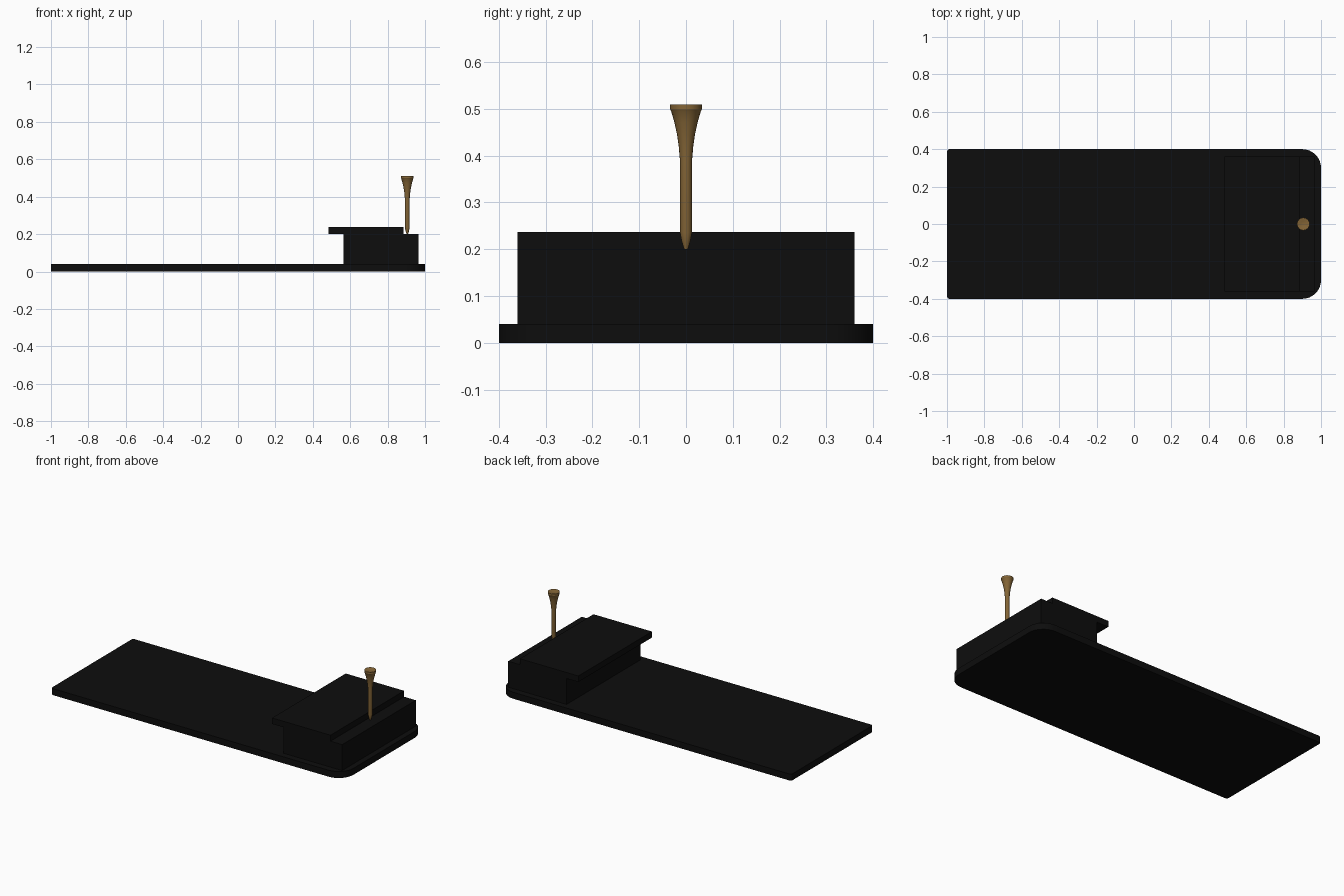
import bpy, bmesh, math

if "Cube" in bpy.data.objects:
    bpy.data.objects.remove(bpy.data.objects["Cube"])

def material(name, rgb):
    m = bpy.data.materials.new(name)
    m.diffuse_color = (*rgb, 1)
    m.use_nodes = True
    m.node_tree.nodes["Principled BSDF"].inputs["Base Color"].default_value = m.diffuse_color
    return m

black = material("rubber black", (0.004, 0.004, 0.004))
wood = material("brown wood", (0.23, 0.13, 0.037))

def finish(name, bm, mat):
    bmesh.ops.recalc_face_normals(bm, faces=bm.faces)
    me = bpy.data.meshes.new(name)
    bm.to_mesh(me)
    bm.free()
    me.materials.append(mat)
    ob = bpy.data.objects.new(name, me)
    bpy.context.collection.objects.link(ob)
    return ob

def box(name, x0, x1, half_y, z0, z1):
    bm = bmesh.new()
    bmesh.ops.create_cube(bm, size=1)
    for v in bm.verts:
        v.co.x = x1 if v.co.x > 0 else x0
        v.co.y = math.copysign(half_y, v.co.y)
        v.co.z = z1 if v.co.z > 0 else z0
    return finish(name, bm, black)

# Base mat: extruded outline, large radius at the right corners, tiny at the left
bm = bmesh.new()
outline = []
for sx, sy, r, start in ((1, 1, 0.1, 0), (-1, 1, 0.015, 90), (-1, -1, 0.015, 180), (1, -1, 0.1, 270)):
    for i in range(9):
        a = math.radians(start + 90 * i / 8)
        outline.append((sx * (1 - r) + r * math.cos(a), sy * (0.4 - r) + r * math.sin(a), 0))
face = bm.faces.new([bm.verts.new(p) for p in outline])
ext = bmesh.ops.extrude_face_region(bm, geom=[face])
for g in ext["geom"]:
    if isinstance(g, bmesh.types.BMVert):
        g.co.z = 0.04
finish("base_mat", bm, black)

# Raised block and the offset slab on top
box("raised_block", 0.565, 0.965, 0.36, 0.04, 0.2)
box("top_slab", 0.485, 0.885, 0.36, 0.2, 0.237)

# Peg: lathed profile of (radius, height) with a shallow cup on top
profile = [(0.004, 0.2), (0.009, 0.216), (0.0128, 0.236), (0.0128, 0.388), (0.0155, 0.42),
           (0.0195, 0.447), (0.025, 0.472), (0.032, 0.496), (0.034, 0.499), (0.034, 0.51),
           (0.030, 0.51), (0.015, 0.505)]
N = 16
bm = bmesh.new()
rings = [[bm.verts.new((0.905 + r * math.cos(2 * math.pi * i / N), r * math.sin(2 * math.pi * i / N), z))
          for i in range(N)] for r, z in profile]
for a, b in zip(rings, rings[1:]):
    for i in range(N):
        j = (i + 1) % N
        bm.faces.new((a[i], a[j], b[j], b[i]))
bm.faces.new(rings[0])
bm.faces.new(rings[-1])
peg = finish("wooden_peg", bm, wood)

# Smooth the rounded parts, keep sharp edges
for ob in (peg, bpy.data.objects["base_mat"]):
    bpy.ops.object.select_all(action='DESELECT')
    ob.select_set(True)
    bpy.context.view_layer.objects.active = ob
    bpy.ops.object.shade_smooth_by_angle(angle=math.radians(30))
